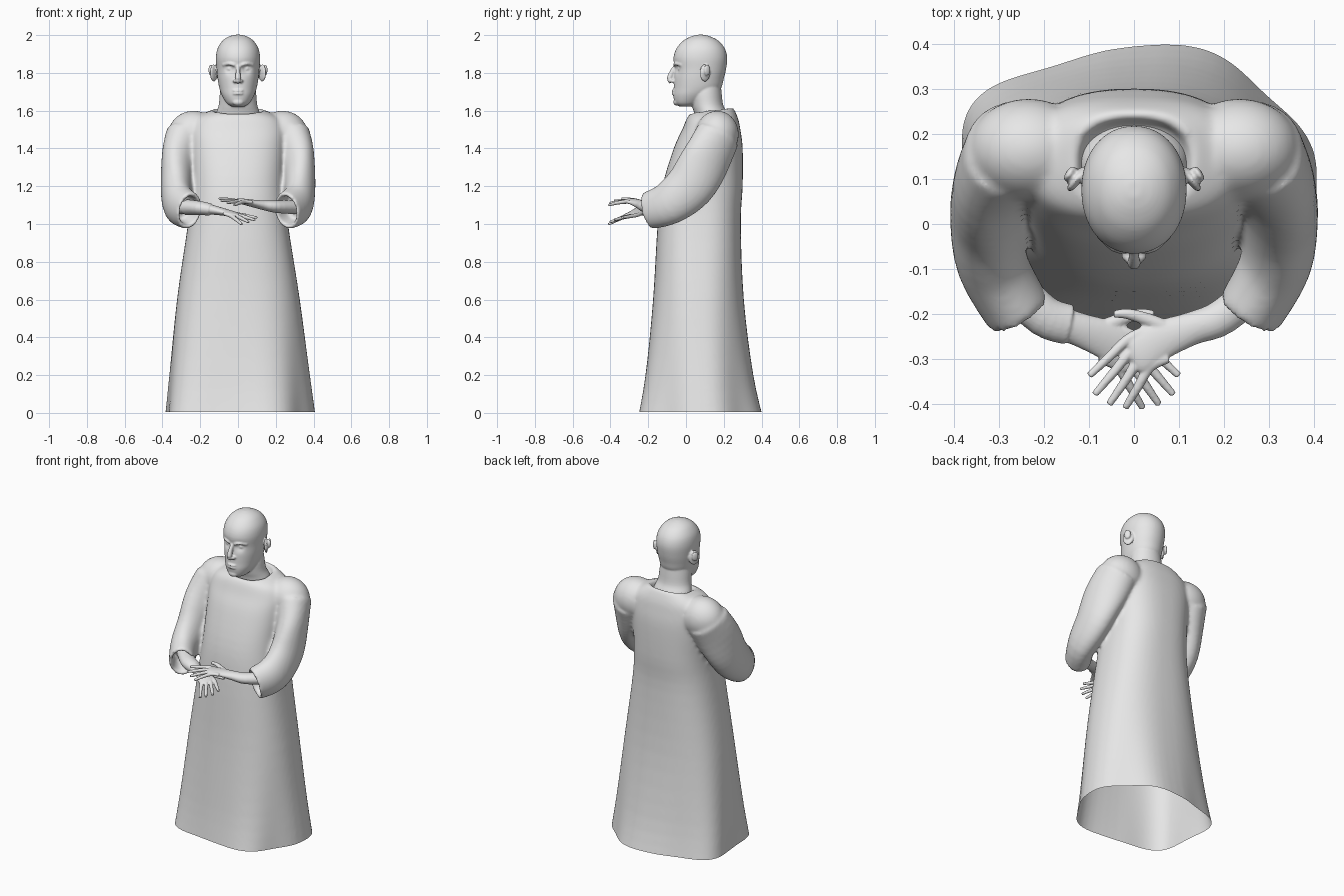
import bpy, bmesh, math
from mathutils import Vector, Matrix

cube = bpy.data.objects.get("Cube")
if cube:
    bpy.data.objects.remove(cube, do_unlink=True)

grey = bpy.data.materials.new("plain_grey")
grey.use_nodes = True
grey.diffuse_color = (0.8, 0.8, 0.8, 1)
grey.node_tree.nodes["Principled BSDF"].inputs["Base Color"].default_value = (0.8, 0.8, 0.8, 1)


def spline(points, steps):
    """Smooth curve through tuples of any length."""
    pts = [points[0]] + list(points) + [points[-1]]
    out = []
    for i in range(1, len(pts) - 2):
        for k in range(steps):
            t = k / steps
            out.append([0.5 * (2 * b + (c - a) * t + (2 * a - 5 * b + 4 * c - d) * t * t
                               + (3 * b - a - 3 * c + d) * t ** 3)
                        for a, b, c, d in zip(*pts[i - 1:i + 3])])
    out.append(list(points[-1]))
    return out


def skin(bm, rings):
    """Bridge rings of points into a closed solid."""
    rows = [[bm.verts.new(p) for p in ring] for ring in rings]
    n = len(rows[0])
    for a, b in zip(rows, rows[1:]):
        for i in range(n):
            j = (i + 1) % n
            bm.faces.new((a[i], a[j], b[j], b[i]))
    bm.faces.new(rows[0][::-1])
    bm.faces.new(rows[-1])


def loft(bm, sections, power=2.0, fold=0.0, n=64):
    """Stack of level sections: height, half width, front y, back y, tilt."""
    rings = []
    for z, hx, yf, yb, tilt in spline(sections, 4):
        ring = []
        for i in range(n):
            a = math.tau * i / n
            c, s = math.cos(a), math.sin(a)
            r = 1 + fold * max(0, 1 - z) ** 2 * math.cos(5 * (a - 1.36))
            x = hx * r * math.copysign(abs(c) ** (2 / power), c)
            y = (yb - yf) / 2 * r * math.copysign(abs(s) ** (2 / power), s)
            ring.append((x, (yf + yb) / 2 + y, z + tilt * s))
        rings.append(ring)
    skin(bm, rings)


def tube(bm, points, hollow=0.0, n=24, steps=4):
    """Swept oval: x, y, z, sideways radius, upward radius."""
    path = spline(points, steps)
    pos = [Vector(p[:3]) for p in path]
    rings = []

    def oval(centre, t, ra, rb):
        side = t.cross(Vector((0, 0, 1))).normalized()
        up = side.cross(t)
        return [centre + side * ra * math.cos(math.tau * i / n)
                + up * rb * math.sin(math.tau * i / n) for i in range(n)]

    for i, p in enumerate(path):
        t = (pos[min(i + 1, len(pos) - 1)] - pos[max(i - 1, 0)]).normalized()
        rings.append(oval(pos[i], t, p[3], p[4]))
    if hollow:
        rings.append(oval(pos[-1], t, p[3] * .78, p[4] * .8))
        rings.append(oval(pos[-1] - t * hollow, t, p[3] * .68, p[4] * .7))
    skin(bm, rings)


def ball(bm, centre, size, turn=0.0):
    m = Matrix.Translation(centre) @ Matrix.Rotation(turn, 4, 'Z') @ Matrix.Diagonal((*size, 1))
    bmesh.ops.create_uvsphere(bm, u_segments=24, v_segments=16, radius=1, matrix=m)


def fuse(bm, name, voxel, smooth, open_at=None):
    """Merge the overlapping solids into one smooth skin."""
    bmesh.ops.recalc_face_normals(bm, faces=bm.faces)
    raw = bpy.data.meshes.new(name + "_raw")
    bm.to_mesh(raw)
    bm.free()
    ob = bpy.data.objects.new(name, raw)
    bpy.context.collection.objects.link(ob)
    rem = ob.modifiers.new("merge", 'REMESH')
    rem.mode = 'VOXEL'
    rem.voxel_size = voxel
    soft = ob.modifiers.new("soften", 'SMOOTH')
    soft.factor = 0.5
    soft.iterations = smooth
    deps = bpy.context.evaluated_depsgraph_get()
    mesh = bpy.data.meshes.new_from_object(ob.evaluated_get(deps))
    ob.modifiers.clear()
    ob.data = mesh
    bpy.data.meshes.remove(raw)
    if open_at is not None:
        cut = bmesh.new()
        cut.from_mesh(mesh)
        bmesh.ops.bisect_plane(cut, geom=cut.verts[:] + cut.edges[:] + cut.faces[:],
                               plane_co=(0, 0, open_at), plane_no=(0, 0, 1), clear_inner=True)
        cut.to_mesh(mesh)
        cut.free()
    mesh.materials.clear()
    mesh.materials.append(grey)
    mesh.shade_smooth()
    mesh.name = name
    return ob


# Robe: body, shoulders and wide hollow sleeves, open at the hem
bm = bmesh.new()
loft(bm, [(-.05, .395, -.255, .40, 0), (.2, .37, -.215, .35, 0), (.6, .325, -.175, .305, 0),
          (1.0, .265, -.15, .29, 0), (1.2, .245, -.125, .3, 0), (1.4, .25, -.065, .3, 0),
          (1.5, .25, -.02, .288, 0), (1.56, .22, .005, .275, 0), (1.6, .145, .025, .25, .015),
          (1.598, .125, .04, .235, .015), (1.56, .11, .05, .225, .015)], 2.5, .05)
for s in (-1, 1):
    ball(bm, (s * .235, .165, 1.475), (.135, .115, .125))
    tube(bm, [(s * .27, .17, 1.47, .105, .125), (s * .31, .1, 1.33, .09, .135),
              (s * .325, .02, 1.2, .085, .13), (s * .315, -.09, 1.11, .08, .115),
              (s * .255, -.2, 1.07, .075, .1)], hollow=.09)
fuse(bm, "robe", .01, 10, open_at=.006)

# Head: skull with eye sockets pressed in, then neck and features
bm = bmesh.new()
loft(bm, [(1.622, .035, -.035, .04, 0), (1.64, .06, -.058, .08, 0), (1.68, .085, -.067, .14, 0),
          (1.72, .099, -.065, .185, 0), (1.77, .108, -.063, .2, 0), (1.82, .113, -.06, .212, 0),
          (1.88, .117, -.066, .218, 0), (1.93, .108, -.05, .205, 0), (1.97, .082, -.015, .172, 0),
          (1.992, .05, .025, .13, 0), (2.002, .015, .06, .095, 0)], 2.1)
for v in bm.verts:
    for s in (-1, 1):
        d = (v.co - Vector((s * .044, -.05, 1.822))).length / .024
        v.co.y += .016 * math.exp(-d * d)
loft(bm, [(1.5, .14, .05, .23, 0), (1.58, .118, .045, .22, 0), (1.63, .102, .03, .197, 0),
          (1.7, .095, .02, .188, 0), (1.78, .08, .04, .18, 0)])
tube(bm, [(0, -.05, 1.84, .011, .012), (0, -.073, 1.805, .012, .014),
          (0, -.088, 1.768, .016, .014), (0, -.078, 1.75, .014, .01)], n=16)
ball(bm, (0, -.051, 1.645), (.03, .016, .018))
for z in (1.706, 1.69):
    ball(bm, (0, -.062, z), (.03, .014, .007))
for s in (-1, 1):
    ball(bm, (s * .016, -.07, 1.757), (.012, .014, .01))
    ball(bm, (s * .043, -.026, 1.821), (.019, .018, .012))
    tube(bm, [(s * .015, -.06, 1.84, .008, .008), (s * .045, -.053, 1.849, .009, .009),
              (s * .08, -.022, 1.842, .008, .008)], n=12)
    ball(bm, (s * .128, .1, 1.8), (.011, .033, .046), s * .6)
    ball(bm, (s * .143, .112, 1.815), (.009, .02, .03), s * .6)
fuse(bm, "head", .005, 3)


def hand(name, s, rise, band):
    """Forearm, palm, four fingers and a thumb reaching across the body."""
    bm = bmesh.new()
    z = 1.088
    tube(bm, [(s * .3, -.12, z, .04, .036), (s * .2, -.205, z + rise * .1, .04, .032),
              (s * .13, -.232, z + rise * .35, .037, .025), (s * .06, -.258, z + rise * .7, .044, .018),
              (s * .01, -.287, z + rise, .046, .013), (s * -.005, -.294, z + rise, .036, .008)])
    fingers = [((-.015, -.258), (-.1, -.338)), ((-.005, -.283), (-.088, -.38)),
               ((.012, -.304), (-.056, -.402)), ((.036, -.318), (-.02, -.41))]
    for i, (a, b) in enumerate(fingers):
        drop = .006 * i
        tube(bm, [(s * (a[0] + .04), a[1] + .02, z + rise * .8, .012, .01),
                  (s * a[0], a[1], z + rise - drop * .3, .012, .011),
                  (s * (a[0] + b[0]) / 2, (a[1] + b[1]) / 2, z + rise * 1.2 - drop, .0105, .01),
                  (s * b[0], b[1], z + rise * 1.35 - drop * 2, .008, .007)], n=12)
    tube(bm, [(s * .08, -.235, z + rise * .6, .018, .015), (s * .03, -.213, z + rise * .8, .015, .013),
              (s * -.015, -.2, z + rise, .012, .011), (s * -.045, -.201, z + rise, .008, .008)], n=12)
    if band:
        # Tight under-sleeve ending at the wrist
        tube(bm, [(s * .27, -.14, z, .046, .042), (s * .2, -.205, z + rise * .1, .046, .037),
                  (s * .145, -.224, z + rise * .3, .045, .032)])
    fuse(bm, name, .004, 2)


hand("left_hand", 1, .035, False)
hand("right_hand", -1, -.04, True)
